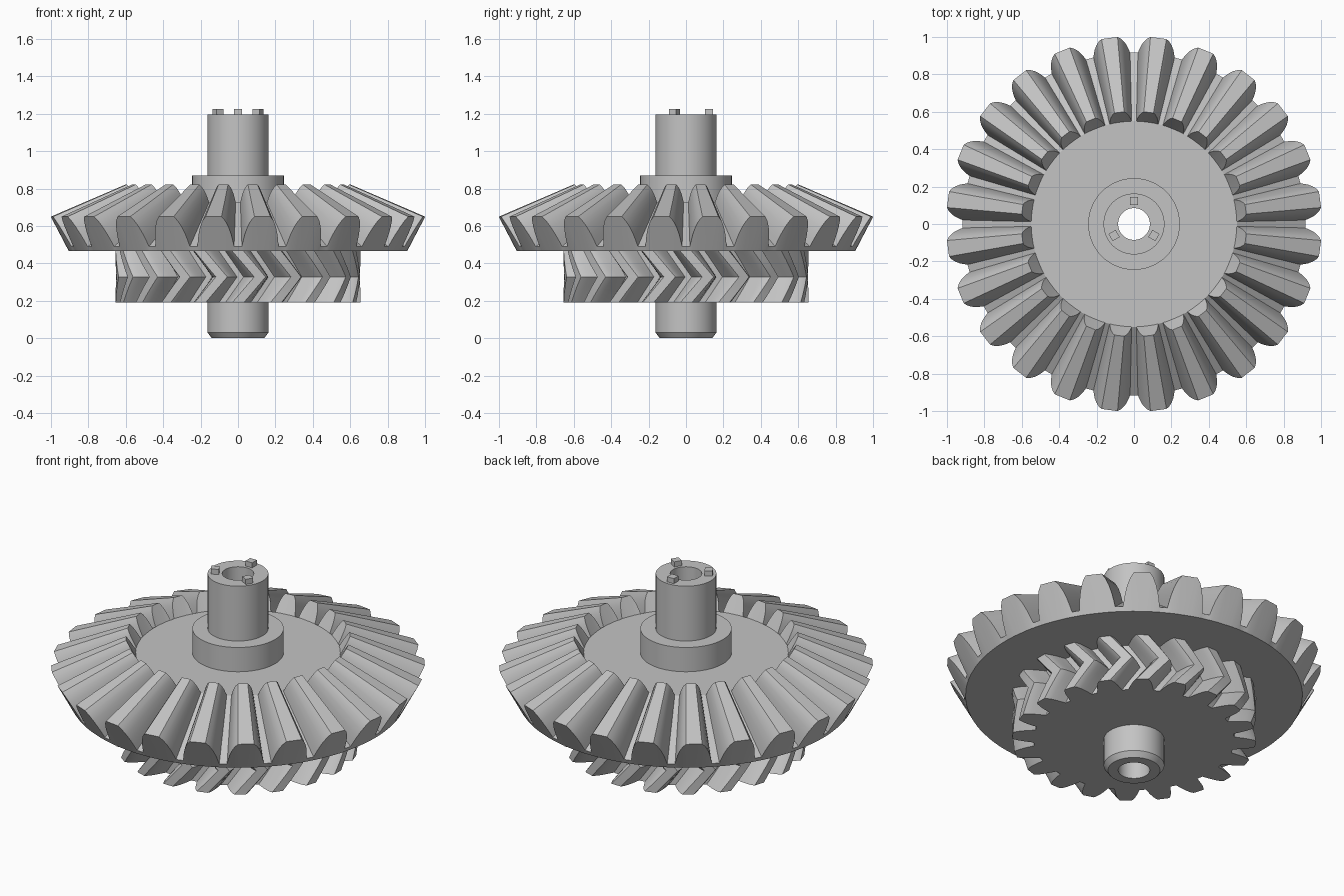
import bpy, bmesh, math
from mathutils import Matrix

cube = bpy.data.objects.get("Cube")
if cube:
    bpy.data.objects.remove(cube)

steel = bpy.data.materials.new("plain_steel")
steel.use_nodes = True
GREY = (0.55, 0.55, 0.55, 1)
steel.diffuse_color = GREY
steel.node_tree.nodes["Principled BSDF"].inputs["Base Color"].default_value = GREY


def finish(name, bm):
    """Turn a bmesh into a shaded object."""
    bmesh.ops.recalc_face_normals(bm, faces=bm.faces)
    mesh = bpy.data.meshes.new(name)
    bm.to_mesh(mesh)
    bm.free()
    mesh.materials.append(steel)
    obj = bpy.data.objects.new(name, mesh)
    bpy.context.collection.objects.link(obj)
    bpy.ops.object.select_all(action="DESELECT")
    obj.select_set(True)
    bpy.context.view_layer.objects.active = obj
    bpy.ops.object.shade_smooth_by_angle(angle=math.radians(25))
    return obj


def skin_rings(name, rings):
    """Join rings of (angle, radius, height) points into a closed tube."""
    bm = bmesh.new()
    loops = [[bm.verts.new((r * math.cos(a), r * math.sin(a), z)) for a, r, z in ring]
             for ring in rings]
    for low, high in zip(loops, loops[1:] + loops[:1]):
        for i in range(len(low)):
            j = (i + 1) % len(low)
            bm.faces.new((low[i], low[j], high[j], high[i]))
    return finish(name, bm)


def lathe(name, outline, segments=72):
    angles = [math.tau * i / segments for i in range(segments)]
    return skin_rings(name, [[(a, r, z) for a in angles] for r, z in outline])


def tooth_outline(teeth, flank, phase):
    """List (angle, height fraction) around a gear from one half tooth flank."""
    half = [(-w, t) for w, t in flank] + [(w, t) for w, t in reversed(flank)]
    return [(phase + math.tau * k / teeth + a, t) for k in range(teeth) for a, t in half]


CORE = 0.15  # inner radius of the gear bodies, hidden inside the shaft wall

# Bevel gear: the large tooth ends shrink towards an apex on the axis
APEX, SHRINK = 1.08, 0.6
flank = [(0.108, 0), (0.101, 0.2), (0.092, 0.42), (0.079, 0.65), (0.062, 0.86), (0.043, 1)]
outline = tooth_outline(24, flank, math.pi / 24)


def circle(r, z):
    return [(a, r, z) for a, t in outline]


large_end = [(a, 0.916 + 0.088 * t, 0.49 + 0.16 * t) for a, t in outline]
small_end = [(a, r * SHRINK, APEX + (z - APEX) * SHRINK) for a, r, z in large_end]
plate_z = APEX + (0.49 - APEX) * SHRINK
skin_rings("bevel_gear", [circle(CORE, 0.465), circle(0.905, 0.465), large_end, small_end,
                          circle(0.916 * SHRINK, plate_z), circle(CORE, plate_z)])

# Herringbone gear: the teeth twist one way, then back
BOTTOM, TOP, TWIST, STEPS = 0.19, 0.465, 0.18, 6
flank = [(0.125, 0), (0.112, 0.2), (0.097, 0.45), (0.08, 0.7), (0.062, 0.9), (0.047, 1)]
outline = tooth_outline(20, flank, 0)
rings = [circle(CORE, BOTTOM)]
for s in range(STEPS + 1):
    f = s / STEPS
    turn = TWIST * (1 - abs(2 * f - 1))
    rings.append([(a + turn, 0.54 + 0.115 * t, BOTTOM + (TOP - BOTTOM) * f) for a, t in outline])
rings.append(circle(CORE, TOP))
skin_rings("herringbone_gear", rings)

# Hollow shaft with a chamfered foot, and its collar
lathe("shaft", [(0.085, 0), (0.14, 0), (0.163, 0.03), (0.163, 1.195), (0.085, 1.195)])
lathe("collar", [(CORE, plate_z - 0.01), (0.245, plate_z - 0.01), (0.245, 0.87), (CORE, 0.87)])

# Three drive pegs on the shaft end
for k in range(3):
    bm = bmesh.new()
    bmesh.ops.create_cube(bm, size=1, matrix=Matrix.Rotation(math.tau * k / 3, 4, "Z")
                          @ Matrix.Translation((0, 0.123, 1.205))
                          @ Matrix.Diagonal((0.044, 0.044, 0.04, 1)))
    finish("drive_peg_%d" % (k + 1), bm)
